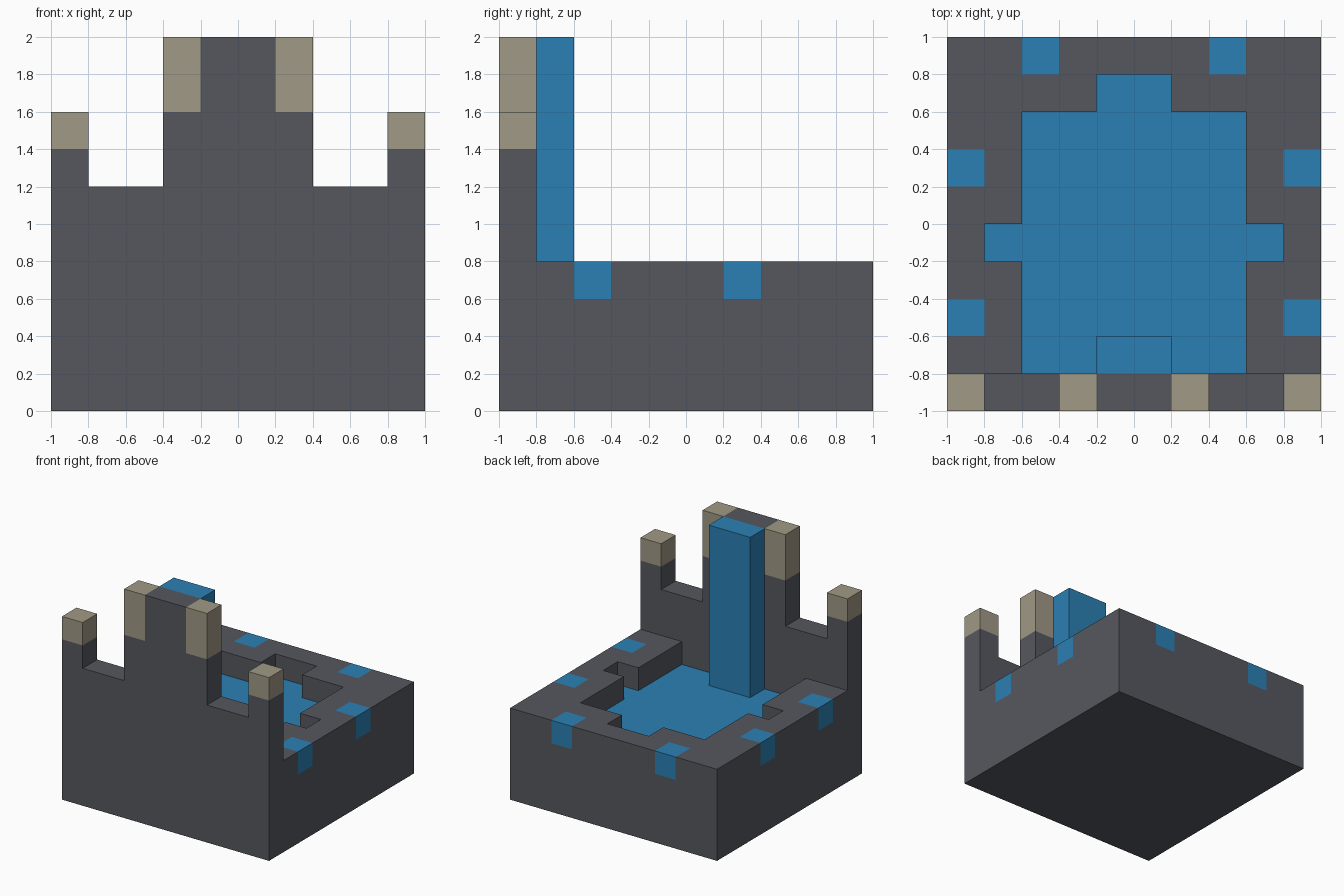
import bpy
import bmesh
import math
from mathutils import Vector

if "Cube" in bpy.data.objects:
    bpy.data.objects.remove(bpy.data.objects["Cube"])

S = 0.2                      # size of one building block
OFFSET = Vector((-1, -1, 0))


def material(name, rgb):
    m = bpy.data.materials.new(name)
    m.diffuse_color = (*rgb, 1)
    m.use_nodes = True
    m.node_tree.nodes["Principled BSDF"].inputs["Base Color"].default_value = m.diffuse_color
    return m


stone = material("dark stone", (0.091, 0.097, 0.114))
blue = material("water blue", (0.024, 0.216, 0.456))
tan = material("pale stone", (0.352, 0.319, 0.235))

PARTS = {"basin": stone, "front_wall": stone, "wall_caps": tan,
         "pool_water": blue, "waterfall": blue, "rim_tiles": blue}
cells = {}


def fill(part, xs, ys, zs):
    """Assign a block range (start, stop) to a part; None carves it away."""
    for x in range(*xs):
        for y in range(*ys):
            for z in range(*zs):
                if part:
                    cells[x, y, z] = part
                else:
                    cells.pop((x, y, z), None)


def mirrored(part, xs, ys, zs):
    fill(part, xs, ys, zs)
    fill(part, (10 - xs[1], 10 - xs[0]), ys, zs)


# Basin block, with the stepped pool carved out and its water below
fill("basin", (0, 10), (1, 10), (0, 4))
for xs, ys in [((2, 8), (1, 8)), ((4, 6), (8, 9)),
               ((1, 2), (4, 5)), ((8, 9), (4, 5))]:
    fill(None, xs, ys, (3, 4))
    fill("pool_water", xs, ys, (2, 3))

# Stepped front wall: corner posts, low sections, shoulders, centre
for xs, height in [((0, 1), 7), ((1, 3), 6), ((3, 4), 8), ((4, 5), 10)]:
    mirrored("front_wall", xs, (0, 1), (0, height))

# Pale caps on the corner posts and shoulders
mirrored("wall_caps", (0, 1), (0, 1), (7, 8))
mirrored("wall_caps", (3, 4), (0, 1), (8, 10))

# Falling water behind the wall
fill("waterfall", (4, 6), (1, 2), (3, 10))

# Blue tiles set flush into the rim
for x, y in [(2, 9), (0, 6), (0, 2)]:
    mirrored("rim_tiles", (x, x + 1), (y, y + 1), (3, 4))


def build(part, mat):
    """Make the exposed faces of a part and merge flat areas."""
    bm = bmesh.new()
    for cell, owner in cells.items():
        if owner != part:
            continue
        for axis in range(3):
            for sign in (-1, 1):
                n = Vector((0, 0, 0))
                n[axis] = sign
                if tuple(int(c + d) for c, d in zip(cell, n)) in cells:
                    continue
                u = Vector((0, 0, 0))
                u[(axis + 1) % 3] = 0.5
                v = n.cross(u)
                mid = Vector(cell) + Vector((0.5, 0.5, 0.5)) + n * 0.5
                bm.faces.new([bm.verts.new((mid + a * u + b * v) * S + OFFSET)
                              for a, b in ((-1, -1), (1, -1), (1, 1), (-1, 1))])
    bmesh.ops.remove_doubles(bm, verts=bm.verts, dist=0.001)
    bmesh.ops.dissolve_limit(bm, angle_limit=math.radians(1),
                             verts=bm.verts, edges=bm.edges)
    mesh = bpy.data.meshes.new(part)
    bm.to_mesh(mesh)
    bm.free()
    mesh.materials.append(mat)
    bpy.context.collection.objects.link(bpy.data.objects.new(part, mesh))


for part, mat in PARTS.items():
    build(part, mat)
